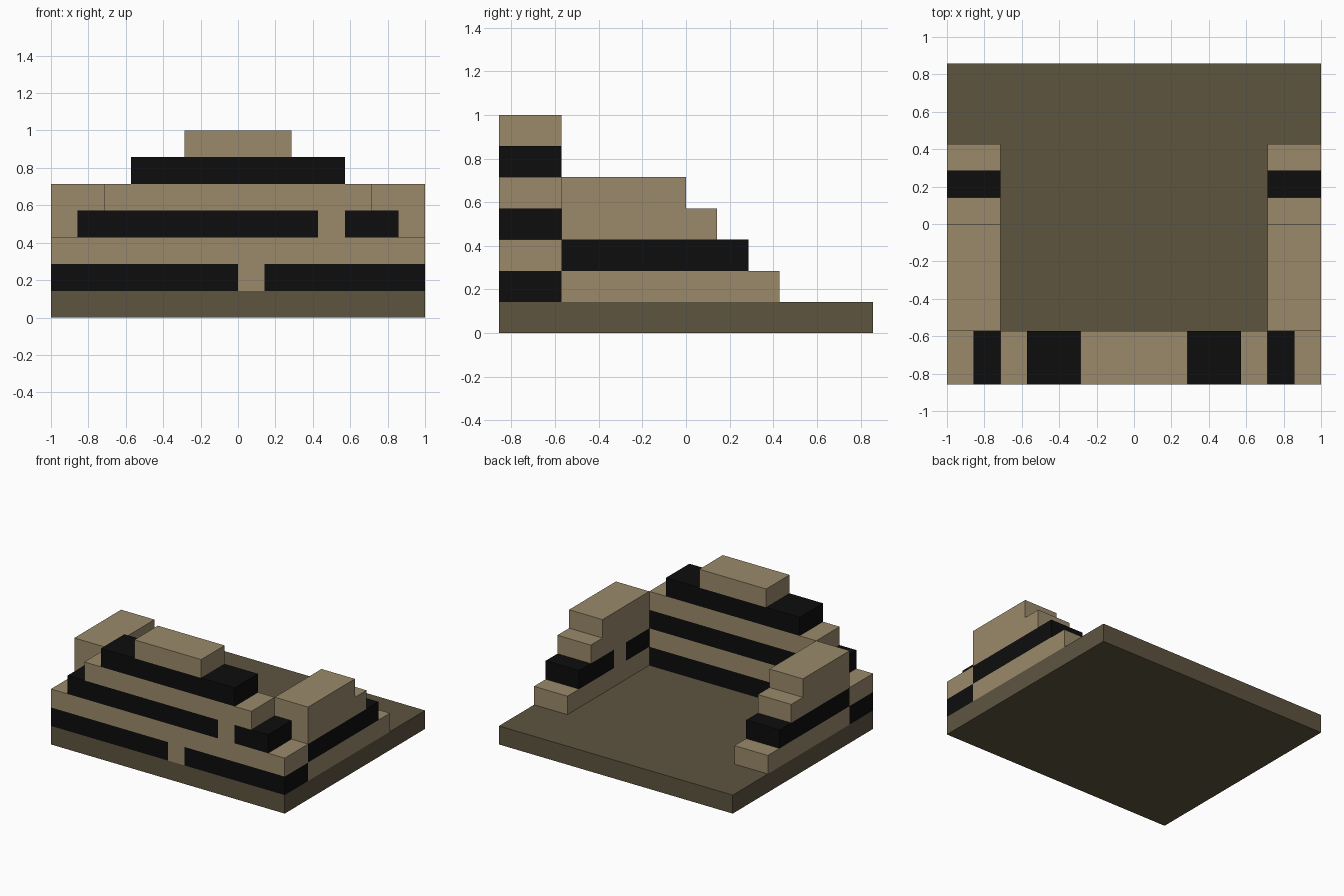
import bpy, bmesh
from mathutils import Vector

U = 1 / 7  # one block unit

old = bpy.data.objects.get("Cube")
if old:
    bpy.data.objects.remove(old, do_unlink=True)


def material(name, rgb):
    m = bpy.data.materials.new(name)
    m.use_nodes = True
    m.diffuse_color = (*rgb, 1)
    bsdf = next(n for n in m.node_tree.nodes if n.type == 'BSDF_PRINCIPLED')
    bsdf.inputs["Base Color"].default_value = (*rgb, 1)
    bsdf.inputs["Roughness"].default_value = 0.9
    return m


TAN = material("sand_tan", (0.328, 0.254, 0.147))
BLACK = material("soot_black", (0.004, 0.004, 0.004))
EARTH = material("dark_earth", (0.112, 0.089, 0.051))


def block(name, x, y, z, mat, gap=None):
    """Box spanning x, y, z in block units. gap = (axis, start, end, outward
    normal) paints a section of one side in tan on newly cut faces."""
    bm = bmesh.new()
    bmesh.ops.create_cube(bm, size=1)
    for v in bm.verts:
        for i, (a, b) in enumerate((x, y, z)):
            v.co[i] = U * (a if v.co[i] < 0 else b)
    if gap:
        axis, start, end, normal = gap
        cut = Vector((axis == 0, axis == 1, 0))
        for p in (start, end):
            bmesh.ops.bisect_plane(bm, geom=bm.verts[:] + bm.edges[:] + bm.faces[:],
                                   plane_co=cut * p * U, plane_no=cut)
        bm.normal_update()
        for f in bm.faces:
            inside = start * U < f.calc_center_median()[axis] < end * U
            if inside and f.normal.dot(Vector(normal)) > 0.9:
                f.material_index = 1
    mesh = bpy.data.meshes.new(name)
    bm.to_mesh(mesh)
    bm.free()
    mesh.materials.append(mat)
    if gap:
        mesh.materials.append(TAN)
    ob = bpy.data.objects.new(name, mesh)
    bpy.context.collection.objects.link(ob)


# Ground slab
block("ground_slab", (-7, 7), (-6, 6), (0, 1), EARTH)

# Front wall: stacked courses narrowing to the top (half width, colour, gap)
FRONT = (0, -1, 0)
front_courses = [
    (7, BLACK, (0, 0, 1, FRONT)),
    (7, TAN, None),
    (6, BLACK, (0, 3, 4, FRONT)),
    (5, TAN, None),
    (4, BLACK, None),
    (2, TAN, None),
]
for i, (w, mat, gap) in enumerate(front_courses):
    block(f"front_wall_course_{i + 1}", (-w, w), (-6, -4), (i + 1, i + 2), mat, gap)

# Side walls: courses stepping down towards the back, gap on the inner face
for side, s in (("left", 1), ("right", -1)):
    xs = sorted((5 * s, 7 * s))
    for i, (back, mat) in enumerate([(3, TAN), (2, BLACK), (1, TAN), (0, TAN)]):
        gap = (1, -2, -1, (-s, 0, 0)) if mat == BLACK else None
        block(f"{side}_wall_course_{i + 1}", xs, (-4, back), (i + 1, i + 2), mat, gap)
